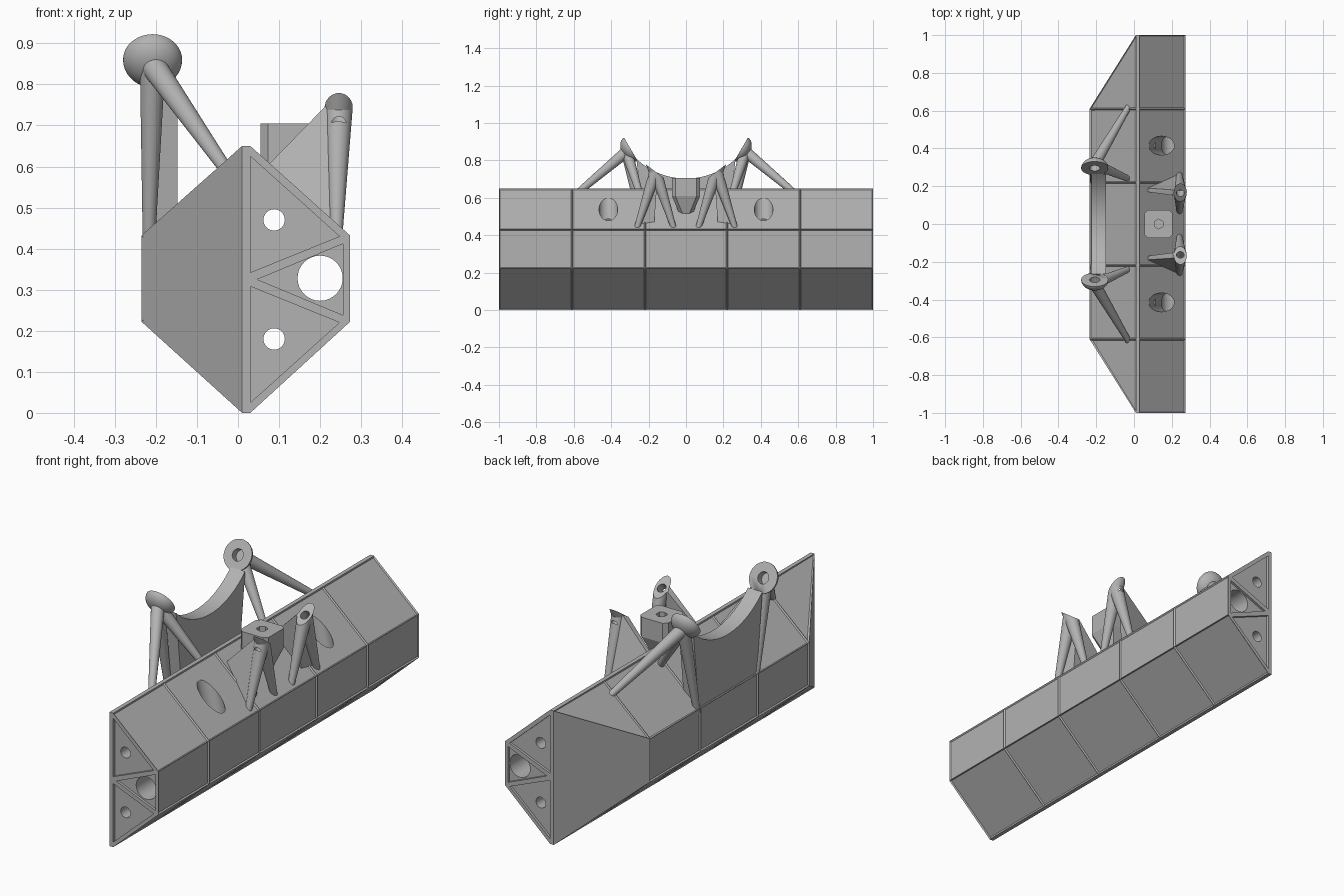
import bpy
import bmesh
import math
from mathutils import Vector, Matrix

if "Cube" in bpy.data.objects:
    bpy.data.objects.remove(bpy.data.objects["Cube"], do_unlink=True)

grey = bpy.data.materials.new("plain_grey")
grey.use_nodes = True
COLOR = (0.45, 0.45, 0.45, 1)
grey.diffuse_color = COLOR
grey.node_tree.nodes["Principled BSDF"].inputs["Base Color"].default_value = COLOR


def finish(bm, name, smooth=False):
    bmesh.ops.recalc_face_normals(bm, faces=bm.faces)
    mesh = bpy.data.meshes.new(name)
    bm.to_mesh(mesh)
    bm.free()
    mesh.materials.append(grey)
    obj = bpy.data.objects.new(name, mesh)
    bpy.context.collection.objects.link(obj)
    if smooth:
        activate(obj)
        bpy.ops.object.shade_smooth_by_angle(angle=math.radians(35))
    return obj


def activate(obj):
    bpy.ops.object.select_all(action='DESELECT')
    obj.select_set(True)
    bpy.context.view_layer.objects.active = obj


def hull(points):
    bm = bmesh.new()
    for p in points:
        bm.verts.new(p)
    bmesh.ops.convex_hull(bm, input=bm.verts)
    bmesh.ops.dissolve_limit(bm, angle_limit=0.01, verts=bm.verts, edges=bm.edges)
    return bm


def cone(a, b, r1, r2, sides=32):
    a, b = Vector(a), Vector(b)
    axis = b - a
    place = Matrix.Translation((a + b) / 2) @ axis.to_track_quat('Z', 'Y').to_matrix().to_4x4()
    bm = bmesh.new()
    bmesh.ops.create_cone(bm, cap_ends=True, segments=sides, radius1=r1, radius2=r2,
                          depth=axis.length, matrix=place)
    return bm


def clip(bm, point, normal):
    """Trim everything above a plane and close the cut."""
    cut = bmesh.ops.bisect_plane(bm, geom=bm.verts[:] + bm.edges[:] + bm.faces[:],
                                 plane_co=point, plane_no=normal, clear_outer=True)
    edges = [e for e in cut["geom_cut"] if isinstance(e, bmesh.types.BMEdge)]
    if edges:
        bmesh.ops.holes_fill(bm, edges=edges, sides=0)
    return bm


def carve(obj, cutters):
    """Subtract temporary cutter meshes."""
    activate(obj)
    for bm in cutters:
        tool = finish(bm, "cutter")
        tool.hide_render = True
        mod = obj.modifiers.new("cut", 'BOOLEAN')
        mod.operation, mod.solver, mod.object = 'DIFFERENCE', 'EXACT', tool
        activate(obj)
        bpy.ops.object.modifier_apply(modifier=mod.name)
        bpy.data.objects.remove(tool, do_unlink=True)


# Beam with one tapered side, split by ribs into recessed panels
MID, TOP = 0.325, 0.65
pts = []
for s in (-1, 1):
    for z in (0, TOP):
        pts += [(0.01, s, z), (0.03, s, z)]
    for z in (0.222, 0.432):
        pts += [(0.273, s, z), (-0.235, s * 0.61, z)]
bm = hull(pts)
for y in (-0.61, -0.22, 0.22, 0.61):
    bmesh.ops.bisect_plane(bm, geom=bm.verts[:] + bm.edges[:] + bm.faces[:],
                           plane_co=(0, y, 0), plane_no=(0, 1, 0))
bmesh.ops.recalc_face_normals(bm, faces=bm.faces)
panels = [f for f in bm.faces if abs(f.normal.y) < 0.1 and abs(f.normal.z) < 0.95]
bmesh.ops.inset_individual(bm, faces=panels, thickness=0.008, depth=-0.006)
beam = finish(bm, "beam")

# Triangular end recesses, lengthwise bores and slanted access holes
cutters = []
for s in (-1, 1):
    for tri in (((0.03, 0.625), (0.03, 0.342), (0.247, 0.43)),
                ((0.03, 0.025), (0.03, 0.308), (0.247, 0.22)),
                ((0.047, MID), (0.256, 0.412), (0.256, 0.238))):
        cutters.append(hull([(x, s * y, z) for x, z in tri for y in (0.988, 1.02)]))
for x, z, r in ((0.088, 0.47, 0.026), (0.088, 0.18, 0.026), (0.2, 0.328, 0.055)):
    cutters.append(cone((x, -1.1, z), (x, 1.1, z), r, r))
for s in (-1, 1):
    cutters.append(cone((0.2, s * 0.415, 0.328), (0.119, s * 0.415, 0.64), 0.05, 0.05))
carve(beam, cutters)
activate(beam)
bpy.ops.object.shade_smooth_by_angle(angle=math.radians(20))

# Mounting block with clipped corners, narrowing into the slope
pts = []
for z, x1, w in ((0.705, 0.205, 0.075), (0.61, 0.205, 0.075), (0.5, 0.165, 0.03)):
    for s in (-1, 1):
        pts += [(0.055, s * (w - 0.018), z), (0.073, s * w, z),
                (x1 - 0.018, s * w, z), (x1, s * (w - 0.018), z)]
block = finish(hull(pts), "mounting_block")
carve(block, [cone((0.13, 0, 0.66), (0.13, 0, 0.75), 0.026, 0.026, 6)])

# Curved saddle web between the tall posts
outline = [(-0.22, 0.41), (0.22, 0.41)]
for i in range(25):
    y = 0.265 - 0.53 * i / 24
    outline.append((y, 1.09 - math.sqrt(0.387 ** 2 - y * y)))
bm = bmesh.new()
face = bm.faces.new([bm.verts.new((-0.225, y, z)) for y, z in outline])
ext = bmesh.ops.extrude_face_region(bm, geom=[face])
bmesh.ops.translate(bm, vec=(0.078, 0, 0),
                    verts=[v for v in ext["geom"] if isinstance(v, bmesh.types.BMVert)])
finish(bm, "saddle_web", True)

for s, side in ((-1, "front"), (1, "back")):
    # Tall tripod with a domed head facing inward
    c = Vector((-0.208, s * 0.295, 0.86))
    n = Vector((0, -s * 0.86, 0.5)).normalized()
    bm = bmesh.new()
    bmesh.ops.create_uvsphere(bm, u_segments=40, v_segments=20, radius=0.072)
    bmesh.ops.scale(bm, vec=(1, 1, 0.7), verts=bm.verts)
    clip(bm, (0, 0, 0), (0, 0, 1))
    bm.transform(Matrix.Translation(c) @ n.to_track_quat('Z', 'Y').to_matrix().to_4x4())
    head = finish(bm, side + "_head", True)
    parts = [head]
    start = c - n * 0.025
    for name, foot in (("edge", (-0.217, s * 0.225, 0.41)),
                       ("inner", (-0.02, s * 0.235, 0.58)),
                       ("outer", (-0.02, s * 0.635, 0.58))):
        bm = clip(cone(start, foot, 0.031, 0.015), c, n)
        parts.append(finish(bm, side + "_" + name + "_leg", True))
    for part in parts:
        carve(part, [cone(c - n * 0.035, c + n * 0.03, 0.028, 0.028)])

    # Short two-legged socket with a gusset
    c = Vector((0.245, s * 0.163, 0.74))
    n = Vector((0, -s * 0.6, 0.8))
    for name, foot in (("outer", s * 0.262), ("inner", s * 0.066)):
        end = Vector((0.24, foot, 0.44))
        top = c + (c - end) * 0.2
        bm = clip(cone(top, end, 0.038, 0.015), c, n)
        leg = finish(bm, side + "_socket_" + name + "_leg", True)
        carve(leg, [cone(c - n * 0.05, c + n * 0.05, 0.021, 0.021)])
    bm = hull([(0.07, s * 0.17, 0.6), (0.07, s * 0.19, 0.6), (0.09, s * 0.18, 0.52),
               (0.216, s * 0.15, 0.745), (0.216, s * 0.18, 0.75),
               (0.235, s * 0.265, 0.45), (0.22, s * 0.17, 0.46)])
    finish(clip(bm, c, n), side + "_gusset")
